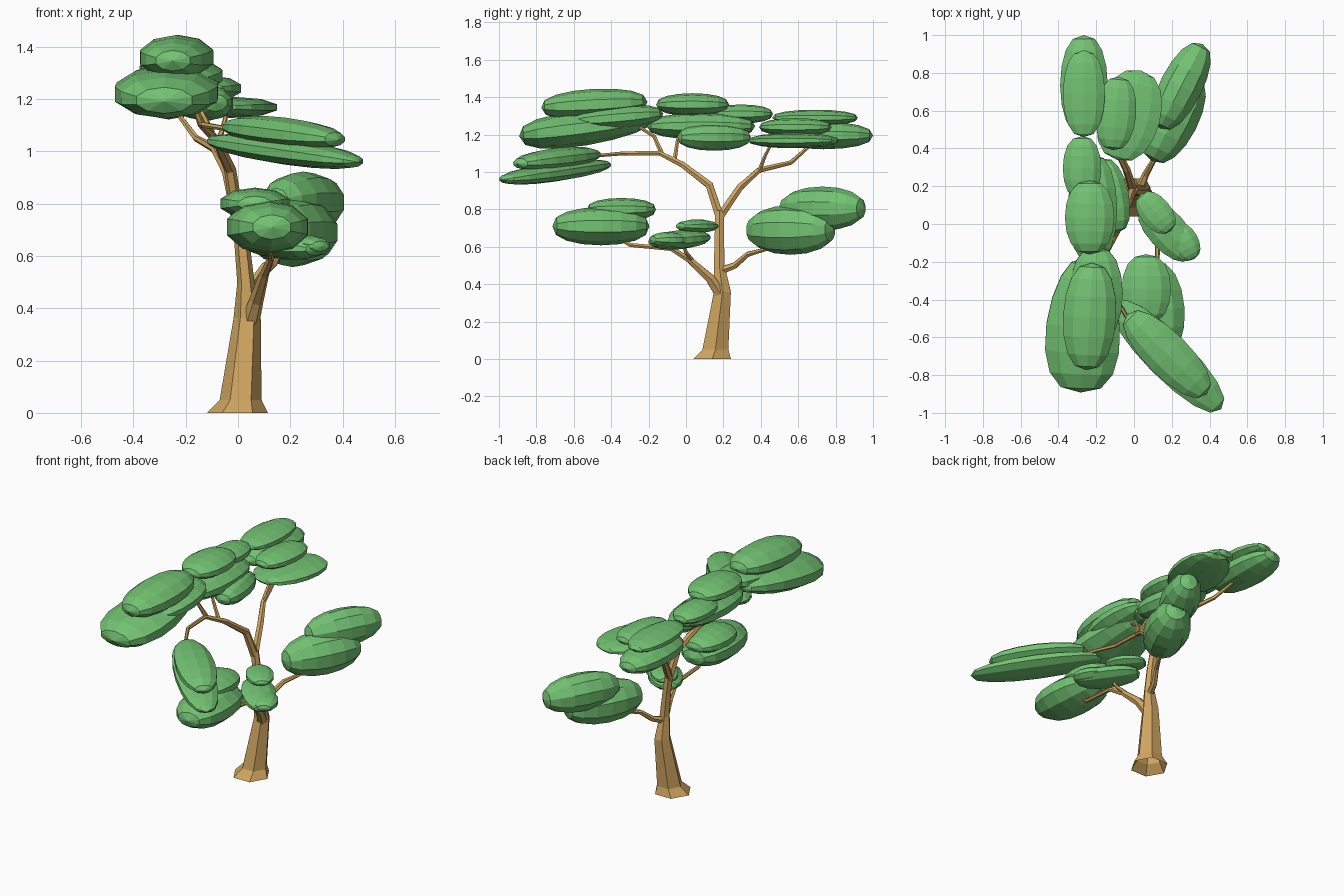
import bpy, bmesh
from math import radians, sin, cos, tau
from mathutils import Vector, Matrix, Euler

if "Cube" in bpy.data.objects:
    bpy.data.objects.remove(bpy.data.objects["Cube"])


def material(name, color):
    m = bpy.data.materials.new(name)
    m.diffuse_color = (*color, 1)
    m.use_nodes = True
    m.node_tree.nodes["Principled BSDF"].inputs["Base Color"].default_value = m.diffuse_color
    return m


LEAF = material("leaf_green", (0.17, 0.54, 0.17))
WOOD = material("bark", (0.63, 0.38, 0.12))


def finish(bm, name, mat):
    bmesh.ops.recalc_face_normals(bm, faces=bm.faces)
    me = bpy.data.meshes.new(name)
    bm.to_mesh(me)
    bm.free()
    me.materials.append(mat)
    ob = bpy.data.objects.new(name, me)
    bpy.context.collection.objects.link(ob)


def limb(name, pts, sides=6, flat_base=False):
    """Tapered faceted tube through (x, y, z, radius) points."""
    bm = bmesh.new()
    P = [Vector(p[:3]) for p in pts]
    rings = []
    for i, p in enumerate(P):
        t = (P[min(i + 1, len(P) - 1)] - P[max(i - 1, 0)]).normalized()
        if flat_base and i < 2:
            t = Vector((0, 0, 1))
        u = Vector((1, 0, 0))
        u = (u - t * t.dot(u)).normalized()
        v = t.cross(u)
        r = pts[i][3]
        rings.append([bm.verts.new(p + r * (u * cos(tau * k / sides) + v * sin(tau * k / sides)))
                      for k in range(sides)])
    for a, b in zip(rings, rings[1:]):
        for k in range(sides):
            j = (k + 1) % sides
            bm.faces.new((a[k], a[j], b[j], b[k]))
    # the trunk foot stays open underneath
    if not flat_base:
        bm.faces.new(rings[0])
    bm.faces.new(rings[-1])
    finish(bm, name, WOOD)


def pad(name, c, size, yaw=0, pitch=0, taper=0):
    """Faceted blunt leaf cushion; poles along its length (local y)."""
    bm = bmesh.new()
    bmesh.ops.create_uvsphere(bm, u_segments=10, v_segments=8, radius=1,
                              matrix=Matrix.Rotation(radians(90), 4, 'X'))
    rot = Euler((radians(pitch), 0, radians(yaw))).to_matrix()
    for v in bm.verts:
        r = max(1e-4, (v.co.x ** 2 + v.co.z ** 2) ** .5)
        k = (1 - taper * v.co.y) * 1.02 * r ** -.2
        v.co = rot @ Vector((v.co.x * size[0] * k, v.co.y * size[1], v.co.z * size[2] * k)) + Vector(c)
    finish(bm, name, LEAF)


# trunk with flared foot
limb("trunk", [(-.002, .14, 0, .116), (.01, .157, .05, .08), (.035, .195, .36, .052),
               (.03, .178, .5, .033), (.015, .178, .65, .029), (-.005, .18, .79, .026)],
     6, True)

# branches
limb("upper_front_branch", [(-.005, .18, .76, .026), (-.03, .125, .93, .023), (-.08, -.02, 1.04, .018),
                            (-.14, -.14, 1.10, .014), (-.13, -.33, 1.10, .012), (-.0, -.56, 1.08, .009)])
limb("upper_front_twig", [(-.14, -.13, 1.10, .014), (-.17, -.17, 1.19, .011), (-.2, -.28, 1.26, .009)])
limb("upper_middle_twig", [(-.1, -.06, 1.07, .013), (-.15, -.045, 1.17, .01), (-.17, -.03, 1.22, .009)])
limb("upper_back_branch", [(-.005, .18, .76, .024), (-.04, .29, .92, .021), (-.09, .39, 1.01, .016),
                           (-.16, .56, 1.05, .013), (-.22, .65, 1.13, .010), (-.24, .68, 1.16, .008)])
limb("upper_back_twig", [(-.09, .39, 1.0, .013), (-.06, .42, 1.08, .01), (-.04, .46, 1.16, .008)])
limb("lower_front_branch", [(.045, .19, .34, .036), (.07, .13, .43, .028), (.1, .02, .53, .019),
                            (.125, -.08, .59, .014), (.12, -.3, .61, .012), (.11, -.38, .66, .009)])
limb("lower_middle_twig", [(.09, .04, .52, .013), (.14, .0, .57, .011), (.17, -.02, .63, .009)])
limb("lower_back_branch", [(.03, .18, .47, .024), (.06, .26, .5, .019), (.1, .33, .56, .015),
                           (.15, .42, .585, .011), (.19, .5, .64, .009)])

# lower leaf cushions
pad("lower_back_leaves_a", (.21, .56, .69), (.135, .255, .13), -27)
pad("lower_back_leaves_b", (.25, .73, .805), (.115, .25, .115), -27)
pad("lower_middle_leaves_a", (.175, -.035, .638), (.105, .195, .05), 42, 4)
pad("lower_middle_leaves_b", (.115, .06, .71), (.085, .125, .036), 40)
pad("lower_middle_leaves_c", (.265, -.095, .637), (.078, .105, .042), 30)
pad("lower_front_leaves_a", (.113, -.455, .71), (.16, .26, .1), 4)
pad("lower_front_leaves_b", (.065, -.345, .80), (.135, .185, .06))

# upper front cushions
pad("upper_right_leaves_a", (.18, -.7, 1.0), (.12, .40, .05), 45, 6)
pad("upper_right_leaves_b", (.175, -.69, 1.07), (.12, .30, .058), 45, 5)
pad("upper_front_leaves_a", (-.27, -.535, 1.235), (.20, .36, .09), -2, 7, .2)
pad("upper_front_leaves_b", (-.235, -.49, 1.36), (.145, .285, .083), -3, 3)
pad("upper_front_leaves_c", (-.2, -.37, 1.29), (.145, .25, .065), 0, 5)

# upper middle cushions
pad("upper_middle_leaves_a", (-.22, .08, 1.245), (.135, .29, .07))
pad("upper_middle_leaves_b", (-.235, .035, 1.36), (.135, .195, .06))
pad("upper_middle_leaves_c", (-.125, .15, 1.185), (.1, .2, .07), 12)
pad("upper_middle_leaves_d", (-.275, .295, 1.31), (.105, .17, .05))

# upper back cushions
pad("upper_back_leaves_a", (-.025, .575, 1.168), (.17, .245, .04), -15)
pad("upper_back_leaves_b", (-.095, .585, 1.24), (.11, .195, .047), -5)
pad("upper_back_leaves_c", (-.265, .735, 1.195), (.13, .265, .072))
pad("upper_back_leaves_d", (-.265, .69, 1.29), (.115, .23, .042))
